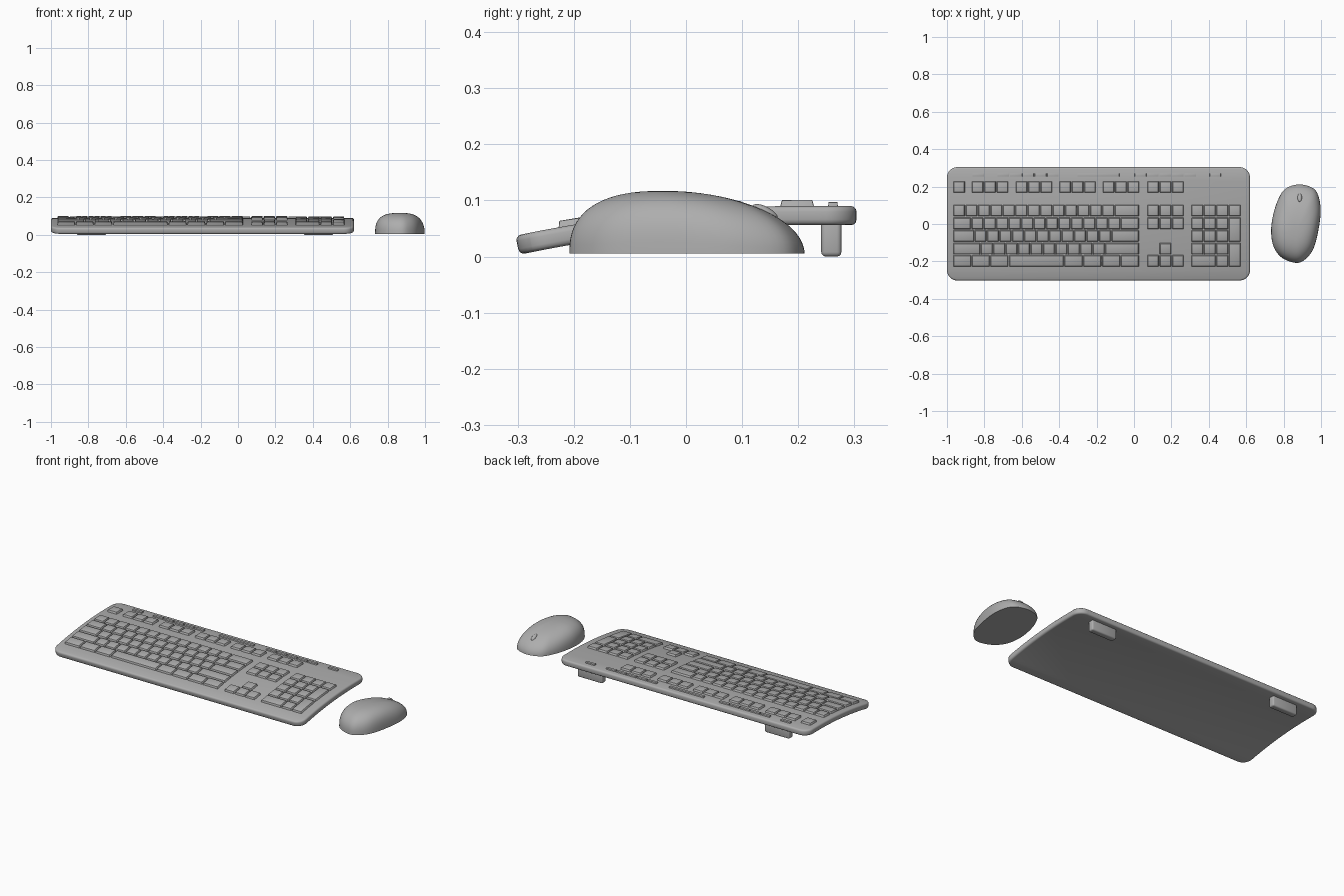
import bpy, bmesh, math
from mathutils import Vector

if "Cube" in bpy.data.objects:
    bpy.data.objects.remove(bpy.data.objects["Cube"])

THICK = 0.034
GREY = bpy.data.materials.new("dark_grey")
GREY.diffuse_color = (0.42, 0.42, 0.42, 1)
GREY.use_nodes = True
GREY.node_tree.nodes["Principled BSDF"].inputs["Base Color"].default_value = GREY.diffuse_color


def bend(v):
    """Lay a flat point (z measured from the deck) on the curved keyboard deck."""
    d = max(0.0, 0.2 - v.y)
    slope = 0.416 * d
    return Vector((v.x, v.y - v.z * slope, 0.09 - 0.208 * d * d + v.z))


def finish(bm, name, angle=35):
    bmesh.ops.recalc_face_normals(bm, faces=bm.faces)
    me = bpy.data.meshes.new(name)
    bm.to_mesh(me)
    bm.free()
    me.materials.append(GREY)
    ob = bpy.data.objects.new(name, me)
    bpy.context.collection.objects.link(ob)
    bpy.ops.object.select_all(action='DESELECT')
    ob.select_set(True)
    bpy.context.view_layer.objects.active = ob
    bpy.ops.object.shade_smooth_by_angle(angle=math.radians(angle))
    return ob


def box(bm, x0, x1, y0, y1, z0, z1, taper=0.0, bevel=0.0, segs=2):
    """Bevelled box with an optionally inset top."""
    tmp = bmesh.new()
    bmesh.ops.create_cube(tmp, size=1)
    for v in tmp.verts:
        top = v.co.z > 0
        t = taper if top else 0
        v.co = Vector((x1 - t if v.co.x > 0 else x0 + t,
                       y1 - t if v.co.y > 0 else y0 + t, z1 if top else z0))
    if bevel:
        es = [e for e in tmp.edges if max(v.co.z for v in e.verts) > z0 + 1e-6]
        bmesh.ops.bevel(tmp, geom=es, offset=bevel, segments=segs, profile=0.5, affect='EDGES')
    me = bpy.data.meshes.new("tmp")
    tmp.to_mesh(me)
    tmp.free()
    bm.from_mesh(me)
    bpy.data.meshes.remove(me)


# keyboard body: rounded slab, sliced along y, then bent
bm = bmesh.new()
bmesh.ops.create_cube(bm, size=1)
for v in bm.verts:
    v.co = Vector((v.co.x * 1.62 - 0.19, v.co.y * 0.608, (v.co.z - 0.5) * THICK))
es = [e for e in bm.edges if abs(e.verts[0].co.z - e.verts[1].co.z) > 0.01]
bmesh.ops.bevel(bm, geom=es, offset=0.055, segments=8, profile=0.5, affect='EDGES')
es = [e for e in bm.edges if abs(e.verts[0].co.z - e.verts[1].co.z) < 1e-5]
bmesh.ops.bevel(bm, geom=es, offset=0.010, segments=3, profile=0.5, affect='EDGES')
for i in range(24):
    bmesh.ops.bisect_plane(bm, geom=bm.verts[:] + bm.edges[:] + bm.faces[:],
                           plane_co=(0, -0.28 + i * 0.022, 0), plane_no=(0, 1, 0))
for v in bm.verts:
    v.co = bend(v.co)
finish(bm, "keyboard_body")

# rear feet
for side, x in (("left", -0.783), ("right", 0.43)):
    bm = bmesh.new()
    box(bm, x - 0.08, x + 0.08, 0.241, 0.277, 0, 0.065)
    bmesh.ops.bevel(bm, geom=bm.edges[:], offset=0.008, segments=3, profile=0.5, affect='EDGES')
    finish(bm, side + "_foot")

# key layout
ROWS = [0.198, 0.072, 0.004, -0.063, -0.131, -0.197]
P, L, R, GAP = 0.0665, -0.967, 0.030, 0.003


def keys(name, spans):
    """spans: (x0, x1, first row, last row)"""
    bm = bmesh.new()
    for x0, x1, r0, r1 in spans:
        box(bm, x0, x1 - GAP, ROWS[r1] - 0.031, ROWS[r0] + 0.031, -0.004, 0.011,
            taper=0.004, bevel=0.002)
    for v in bm.verts:
        v.co = bend(v.co)
    finish(bm, name)


def run(x, n, r, w=P):
    return [(x + i * w, x + (i + 1) * w, r, r) for i in range(n)]


main = []
for row, lead, n in ((1, P, 12), (2, 0.098, 12), (3, 0.115, 11), (4, 0.148, 10)):
    end = L + lead + n * P
    main += [(L, L + lead, row, row)] + run(L + lead, n, row) + [(end, R, row, row)]
main += run(L, 3, 5, 0.0995) + [(-0.668, -0.372, 5, 5)] + run(-0.372, 4, 5, 0.1005)
keys("main_keys", main)

func = run(L, 1, 0)
for x in (-0.868, -0.633, -0.4, -0.168):
    func += run(x, 3, 0)
keys("function_keys", func)

NX = 0.07
keys("navigation_keys", run(NX, 3, 0) + run(NX, 3, 1) + run(NX, 3, 2))
keys("arrow_keys", run(NX + P, 1, 4) + run(NX, 3, 5))

QX = 0.307
pad = run(QX, 4, 1)
for r in (2, 3, 4):
    pad += run(QX, 3, r)
pad += [(QX, QX + 2 * P, 5, 5), (QX + 2 * P, QX + 3 * P, 5, 5)]
pad += [(QX + 3 * P, QX + 4 * P, 2, 3), (QX + 3 * P, QX + 4 * P, 4, 5)]
keys("number_pad_keys", pad)

# slim media buttons along the rear edge
bm = bmesh.new()
media = [(-0.864, -0.802), (-0.303, -0.078), (0.404, 0.465)]
for x in (-0.731, 0.003):
    media += [(x + i * P, x + i * P + 0.063) for i in range(5)]
for x0, x1 in media:
    box(bm, x0, x1, 0.253, 0.271, -0.004, 0.007, taper=0.001, bevel=0.001)
for v in bm.verts:
    v.co = bend(v.co)
finish(bm, "media_buttons")

# mouse body: smooth closed outline, domed with a direction-dependent superellipse
OUT = [(.873, .211), (.940, .200), (.980, .165), (.998, .08), (.987, -.027), (.96, -.13),
       (.918, -.187), (.868, -.208), (.793, -.182), (.747, -.123), (.733, -.037),
       (.745, .053), (.772, .134), (.808, .187)]
pts = [Vector(p) for p in OUT]
ring = []
for i in range(len(pts)):
    a, b, c, d = (pts[(i + k) % len(pts)] for k in (-1, 0, 1, 2))
    for j in range(5):
        t = j / 5
        ring.append(0.5 * (2 * b + (c - a) * t + (2 * a - 5 * b + 4 * c - d) * t * t
                           + (3 * b - a - 3 * c + d) * t ** 3))
C, Z0, H, STEPS = Vector((0.868, -0.04)), 0.005, 0.112, 18
bm = bmesh.new()
loops = []
for k in range(STEPS):
    ang = math.pi / 2 * (1 - k / STEPS)
    loop = []
    for p in ring:
        r = p - C
        s = r.normalized().y
        n = 2.9 - (0.95 if s > 0 else 0.4) * s * s
        f = math.sin(ang) ** (2 / n)
        z = max(0.0, math.cos(ang)) ** (2 / n)
        q = C + r * f
        loop.append(bm.verts.new((q.x, q.y, Z0 + H * z)))
    loops.append(loop)
N = len(ring)
for a, b in zip(loops, loops[1:]):
    for i in range(N):
        bm.faces.new((a[i], a[(i + 1) % N], b[(i + 1) % N], b[i]))
tip = bm.verts.new((C.x, C.y, Z0 + H))
for i in range(N):
    bm.faces.new((loops[-1][i], loops[-1][(i + 1) % N], tip))
bm.faces.new(loops[0])
finish(bm, "mouse_body", 50)

# scroll wheel bump
bpy.ops.mesh.primitive_uv_sphere_add(segments=24, ring_count=12, radius=1,
                                     location=(0.886, 0.141, 0.079),
                                     rotation=(math.radians(-28), 0, 0))
wheel = bpy.context.object
wheel.name = "scroll_wheel"
wheel.scale = (0.012, 0.025, 0.010)
wheel.data.materials.append(GREY)
bpy.ops.object.shade_smooth()
